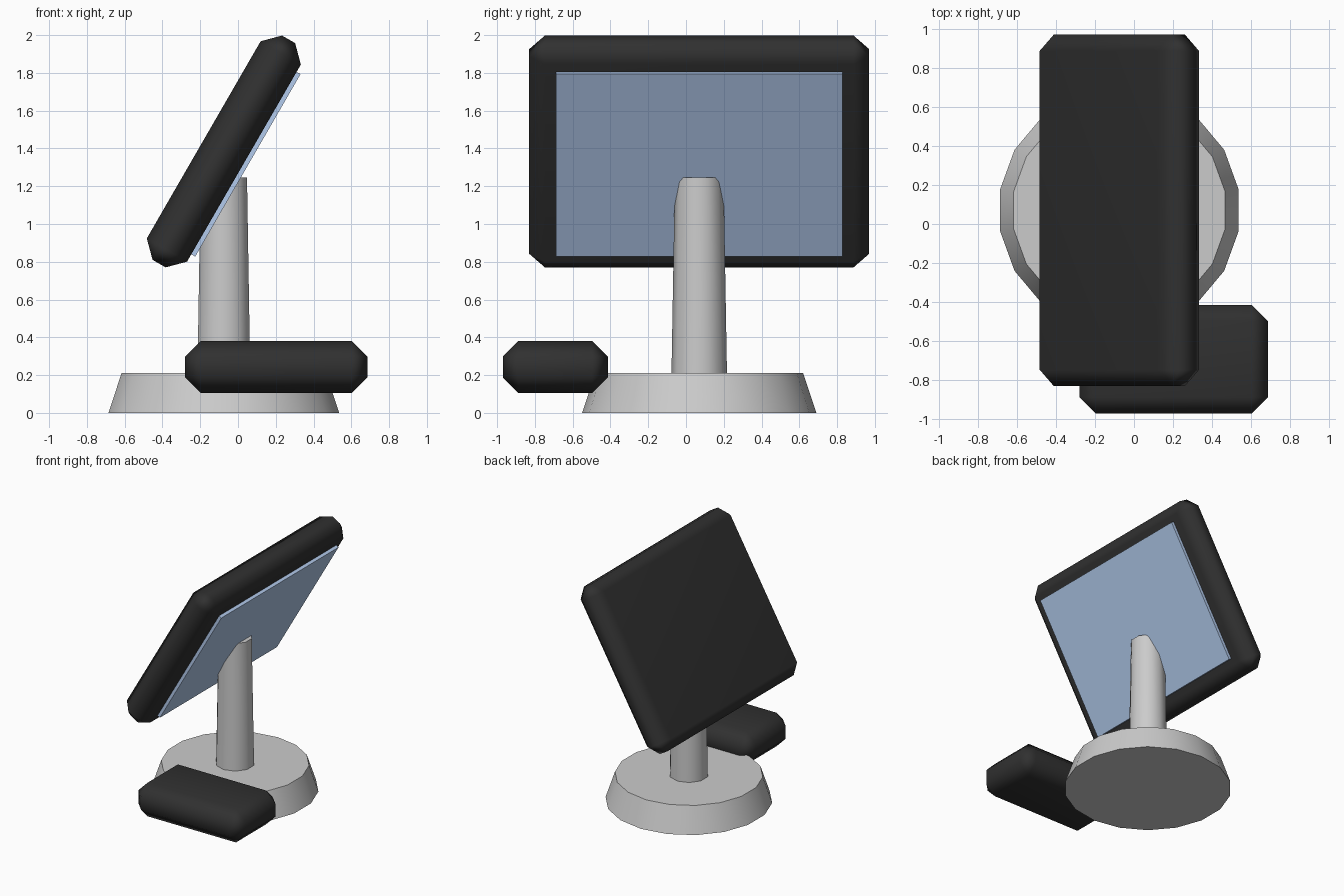
import bpy, bmesh, math
from mathutils import Matrix, Vector

if "Cube" in bpy.data.objects:
    bpy.data.objects.remove(bpy.data.objects["Cube"])

CX, CY = -0.075, 0.07          # stand axis
TILT = math.radians(30)
CHAMFER = 0.083


def material(name, rgb):
    m = bpy.data.materials.new(name)
    m.diffuse_color = (*rgb, 1)
    m.use_nodes = True
    m.node_tree.nodes["Principled BSDF"].inputs["Base Color"].default_value = m.diffuse_color
    return m


def finish(name, bm, mat, angle):
    bmesh.ops.recalc_face_normals(bm, faces=bm.faces)
    me = bpy.data.meshes.new(name)
    bm.to_mesh(me)
    bm.free()
    ob = bpy.data.objects.new(name, me)
    bpy.context.collection.objects.link(ob)
    if mat:
        me.materials.append(mat)
    bpy.ops.object.select_all(action='DESELECT')
    ob.select_set(True)
    bpy.context.view_layer.objects.active = ob
    bpy.ops.object.shade_smooth_by_angle(angle=math.radians(angle))
    return ob


def box(name, center, size, mat, chamfer=0.0, tilt=0.0):
    bm = bmesh.new()
    bmesh.ops.create_cube(bm, size=1, matrix=Matrix.Diagonal((*size, 1)))
    if chamfer:
        bmesh.ops.bevel(bm, geom=bm.edges[:], offset=chamfer, segments=1,
                        affect='EDGES', profile=0.5)
    bm.transform(Matrix.Translation(center) @ Matrix.Rotation(tilt, 4, 'Y'))
    ob = finish(name, bm, mat, 50 if chamfer else 30)
    if chamfer:
        wn = ob.modifiers.new("flat_faces", 'WEIGHTED_NORMAL')
        wn.keep_sharp = True
    return ob


def frustum(name, sides, r0, r1, z0, z1):
    # polygon with a corner pointing along +y
    bm = bmesh.new()
    rings = [[bm.verts.new((CX + r * math.sin(i * math.tau / sides),
                            CY + r * math.cos(i * math.tau / sides), z))
              for i in range(sides)] for r, z in ((r0, z0), (r1, z1))]
    for ring in rings:
        bm.faces.new(ring)
    for i in range(sides):
        j = (i + 1) % sides
        bm.faces.new((rings[0][i], rings[0][j], rings[1][j], rings[1][i]))
    return finish(name, bm, None, 40)


black = material("black_plastic", (0.03, 0.03, 0.03))
blue = material("screen_blue", (0.45, 0.6, 0.85))

# stand
frustum("base", 18, 0.62, 0.55, 0.0, 0.21)
frustum("post", 10, 0.147, 0.129, 0.2, 1.245)

# tilted display: casing and the slightly raised screen panel
case_center = Vector((CX, CY, 1.384))
normal = Vector((math.cos(TILT), 0, -math.sin(TILT)))
box("display_casing", case_center, (0.246, 1.80, 1.371), black, CHAMFER, TILT)
box("screen_panel", case_center + normal * 0.122, (0.05, 1.515, 1.115), blue, 0, TILT)

# small reader box beside the base
box("side_box", Vector((0.203, -0.692, 0.243)), (0.965, 0.556, 0.276), black, CHAMFER)
